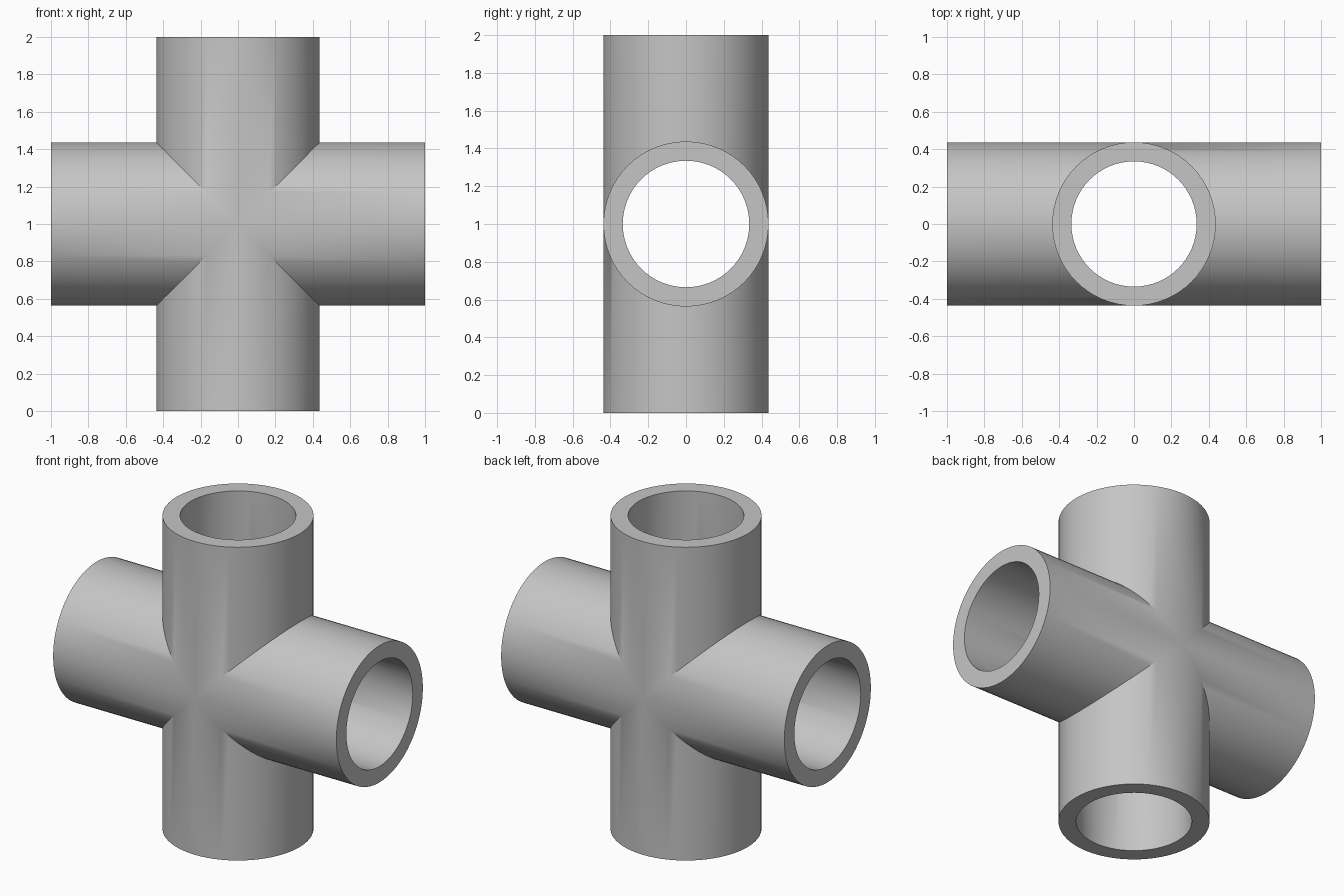
import bpy
import bmesh
import math
from mathutils import Matrix, Vector

OUTER, INNER, REACH, SIDES = 0.437, 0.335, 1.0, 64

default = bpy.data.objects.get("Cube")
if default:
    bpy.data.objects.remove(default, do_unlink=True)

# Plain grey pipe material
grey = bpy.data.materials.new("pipe grey")
grey.use_nodes = True
colour = (0.56, 0.56, 0.56, 1)
grey.diffuse_color = colour
grey.node_tree.nodes["Principled BSDF"].inputs["Base Color"].default_value = colour


def ring(bm, radius, mitred, turn):
    """Ring of an arm along +x, square at the mouth or mitred at the joint."""
    verts = []
    for i in range(SIDES):
        a = math.tau * i / SIDES
        y, z = radius * math.cos(a), radius * math.sin(a)
        x = abs(z) if mitred else REACH
        verts.append(bm.verts.new(turn @ Vector((x, y, z))))
    return verts


def bridge(bm, first, second):
    for i in range(SIDES):
        j = (i + 1) % SIDES
        bm.faces.new((first[i], first[j], second[j], second[i]))


# Four identical hollow arms, mitred together at the centre
bm = bmesh.new()
for quarter in range(4):
    turn = Matrix.Rotation(quarter * math.pi / 2, 3, 'Y')
    rings = [ring(bm, radius, mitred, turn) for radius, mitred in
             ((OUTER, True), (OUTER, False), (INNER, False), (INNER, True))]
    for first, second in zip(rings, rings[1:]):
        bridge(bm, first, second)
bmesh.ops.remove_doubles(bm, verts=bm.verts[:], dist=1e-4)
bmesh.ops.recalc_face_normals(bm, faces=bm.faces[:])
bmesh.ops.translate(bm, verts=bm.verts[:], vec=(0, 0, REACH))

mesh = bpy.data.meshes.new("cross_pipe")
bm.to_mesh(mesh)
bm.free()
mesh.materials.append(grey)
pipe = bpy.data.objects.new("cross_pipe", mesh)
bpy.context.collection.objects.link(pipe)

# Smooth walls with crisp mouths and joint creases
bpy.ops.object.select_all(action='DESELECT')
pipe.select_set(True)
bpy.context.view_layer.objects.active = pipe
bpy.ops.object.shade_smooth_by_angle(angle=math.radians(30))
